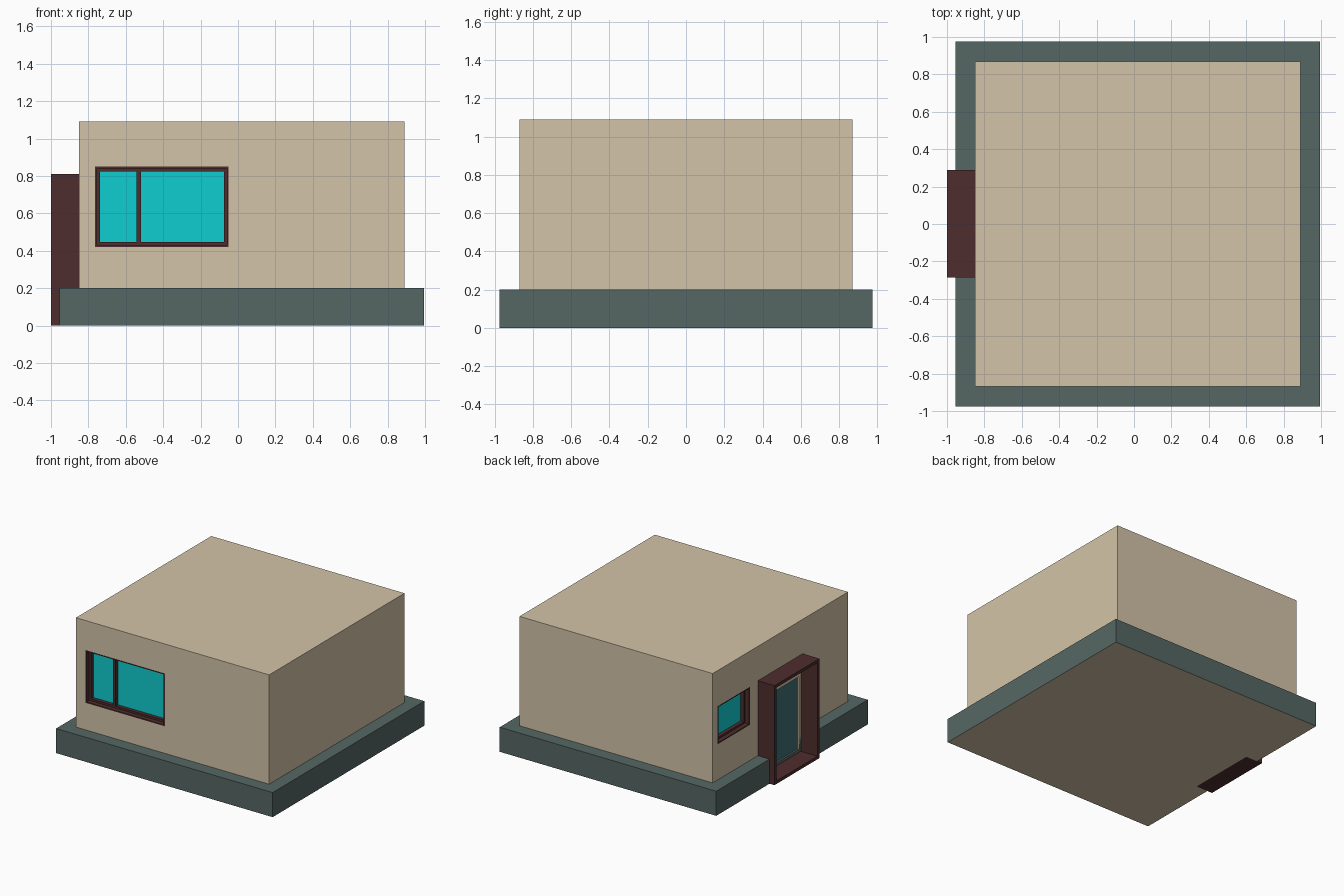
import bpy
import bmesh

if "Cube" in bpy.data.objects:
    bpy.data.objects.remove(bpy.data.objects["Cube"])


def material(name, rgb):
    # screen colour (0-255) to linear
    lin = [((c / 255 + 0.055) / 1.055) ** 2.4 if c > 10 else c / 255 / 12.92 for c in rgb]
    m = bpy.data.materials.new(name)
    m.diffuse_color = (*lin, 1)
    m.use_nodes = True
    m.node_tree.nodes["Principled BSDF"].inputs["Base Color"].default_value = m.diffuse_color
    return m


BEIGE = material("beige_wall", (212, 196, 168))
SLATE = material("slate_green", (85, 103, 100))
BROWN = material("dark_brown", (78, 45, 46))
CYAN = material("cyan_glass", (15, 205, 208))
TEAL = material("dark_teal_glass", (62, 110, 115))


def boxes(name, spans, mat):
    """One object made of boxes given as ((x0, x1), (y0, y1), (z0, z1))."""
    bm = bmesh.new()
    for s in spans:
        vs = bmesh.ops.create_cube(bm, size=1)["verts"]
        for v in vs:
            v.co = [sum(r) / 2 + c * (r[1] - r[0]) for r, c in zip(s, v.co)]
    me = bpy.data.meshes.new(name)
    bm.to_mesh(me)
    bm.free()
    me.materials.append(mat)
    ob = bpy.data.objects.new(name, me)
    bpy.context.collection.objects.link(ob)
    return ob


def cut(ob, span, mat):
    cutter = boxes("cutter", [span], mat)
    mod = ob.modifiers.new("cut", "BOOLEAN")
    mod.operation = "DIFFERENCE"
    mod.solver = "EXACT"
    mod.object = cutter
    bpy.context.view_layer.objects.active = ob
    bpy.ops.object.modifier_apply(modifier=mod.name)
    bpy.data.objects.remove(cutter)


# Wall coordinates: u along the wall, d depth into it, z up
def front(u, d, z):
    return (u, (-0.87 + d[0], -0.87 + d[1]), z)


def left(u, d, z):
    return ((-0.85 + d[0], -0.85 + d[1]), u, z)


def ring(wall, u, d, z, t):
    inner = (u[0] + t, u[1] - t)
    return [wall((u[0], inner[0]), d, z), wall((inner[1], u[1]), d, z),
            wall(inner, d, (z[0], z[0] + t)), wall(inner, d, (z[1] - t, z[1]))]


def inset(r, t):
    return (r[0] + t, r[1] - t)


# Plinth, with beige underside and a notch for the doorway
plinth = boxes("plinth", [((-0.955, 0.995), (-0.975, 0.975), (0, 0.2))], SLATE)
DOOR_U, DOOR_Z = (-0.287, 0.29), (0, 0.81)
cut(plinth, ((-1.1, -0.85), DOOR_U, (-0.1, 0.3)), SLATE)
plinth.data.materials.append(BEIGE)
for p in plinth.data.polygons:
    if p.normal.z < -0.9:
        p.material_index = len(plinth.data.materials) - 1

# House body
body = boxes("house_body", [((-0.85, 0.89), (-0.87, 0.87), (0.005, 1.09))], BEIGE)
# keep the plinth from filling the door recess
cut(plinth, ((-0.86, -0.8), (-0.24, 0.243), (0.05, 0.3)), SLATE)


def window(name, wall, u, z, mullion=None):
    cut(body, wall(u, (-0.1, 0.075), z), BEIGE)
    boxes(name + "_lining", ring(wall, u, (0, 0.075), z, 0.01), BROWN)
    iu, iz = inset(u, 0.01), inset(z, 0.01)
    frame = ring(wall, iu, (0.035, 0.075), iz, 0.016)
    if mullion:
        frame.append(wall(mullion, (0.035, 0.075), inset(iz, 0.016)))
    boxes(name + "_frame", frame, BROWN)
    boxes(name + "_glass", [wall(iu, (0.065, 0.074), iz)], CYAN)


window("front_window", front, (-0.765, -0.05), (0.42, 0.85), (-0.542, -0.518))
window("side_window", left, (0.393, 0.806), (0.49, 0.80))

# Door portal and recessed glass
boxes("door_portal", ring(left, DOOR_U, (-0.15, 0), DOOR_Z, 0.025), BROWN)
GLASS_U, GLASS_Z = (-0.24, 0.243), (0.05, 0.64)
cut(body, left(GLASS_U, (-0.1, 0.02), GLASS_Z), BEIGE)
boxes("door_glass", [left(GLASS_U, (0.015, 0.03), GLASS_Z)], TEAL)
